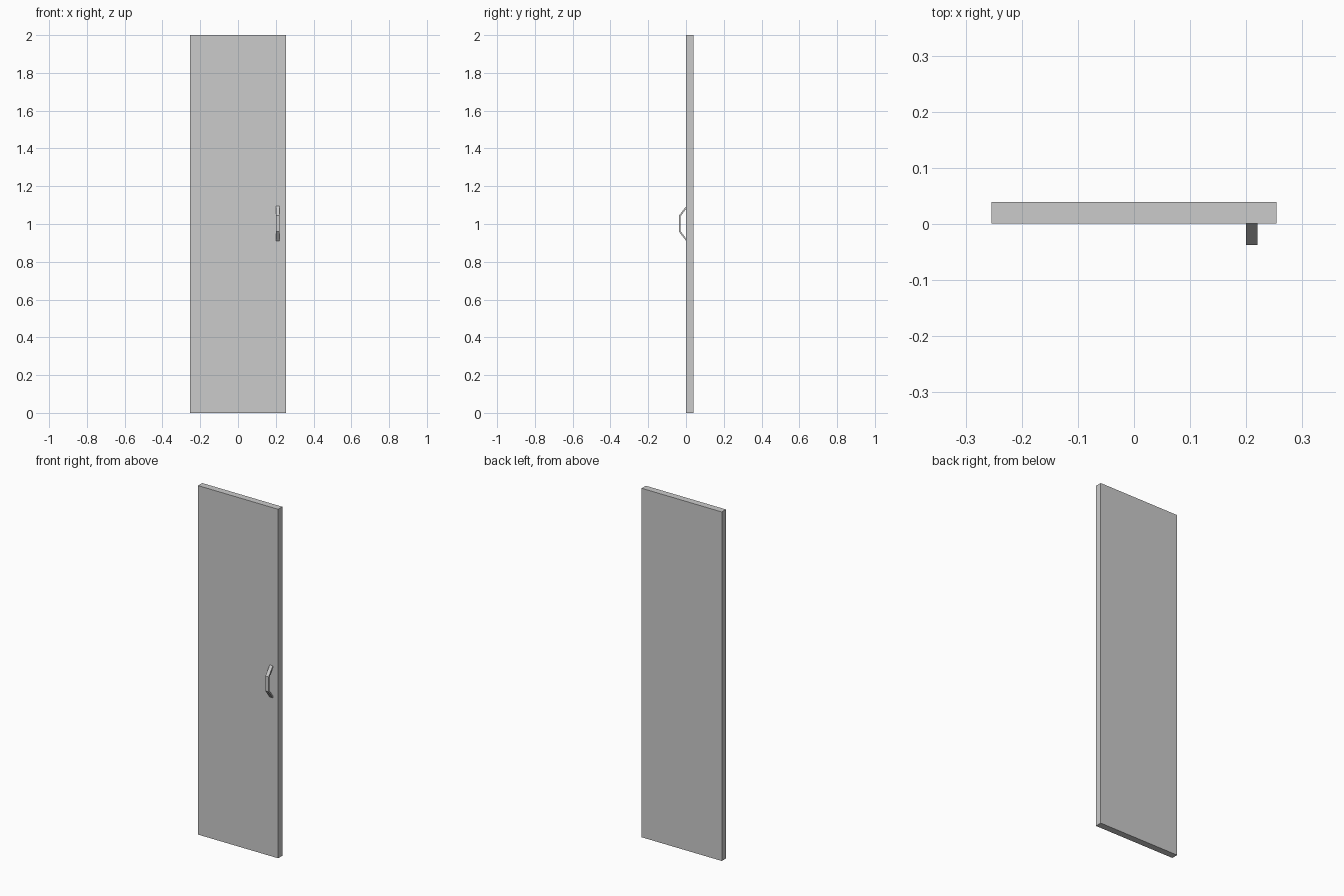
import bpy, bmesh

cube = bpy.data.objects.get("Cube")
if cube:
    bpy.data.objects.remove(cube)

grey = bpy.data.materials.new("light_grey")
grey.use_nodes = True
colour = (0.6, 0.6, 0.6, 1)
grey.diffuse_color = colour
grey.node_tree.nodes["Principled BSDF"].inputs["Base Color"].default_value = colour


def extrude_profile(name, profile, x0, x1):
    """Sweep a closed (y, z) outline from x0 to x1 as a flat-shaded solid."""
    bm = bmesh.new()
    face = bm.faces.new([bm.verts.new((x0, y, z)) for y, z in profile])
    swept = bmesh.ops.extrude_face_region(bm, geom=[face])["geom"]
    verts = [v for v in swept if isinstance(v, bmesh.types.BMVert)]
    bmesh.ops.translate(bm, verts=verts, vec=(x1 - x0, 0, 0))
    bmesh.ops.recalc_face_normals(bm, faces=bm.faces)
    mesh = bpy.data.meshes.new(name)
    bm.to_mesh(mesh)
    bm.free()
    mesh.materials.append(grey)
    obj = bpy.data.objects.new(name, mesh)
    bpy.context.collection.objects.link(obj)
    return obj


# Door panel
front, back, height = 0.001, 0.039, 2.0
extrude_profile("door_panel",
                [(front, 0), (back, 0), (back, height), (front, height)],
                -0.254, 0.254)

# Bent strip handle: outer bend and inner bend mirrored about mid height
mid = 1.002
outer = [(front, 0.092), (-0.037, 0.043)]
inner = [(-0.029, 0.039), (front, 0.079)]


def mirrored(points):
    upper = [(y, mid + h) for y, h in points]
    lower = [(y, mid - h) for y, h in reversed(points)]
    return upper, lower


outer_top, outer_low = mirrored(outer)
inner_top, inner_low = mirrored(inner)
extrude_profile("handle", outer_top + outer_low + inner_low + inner_top, 0.20, 0.22)
